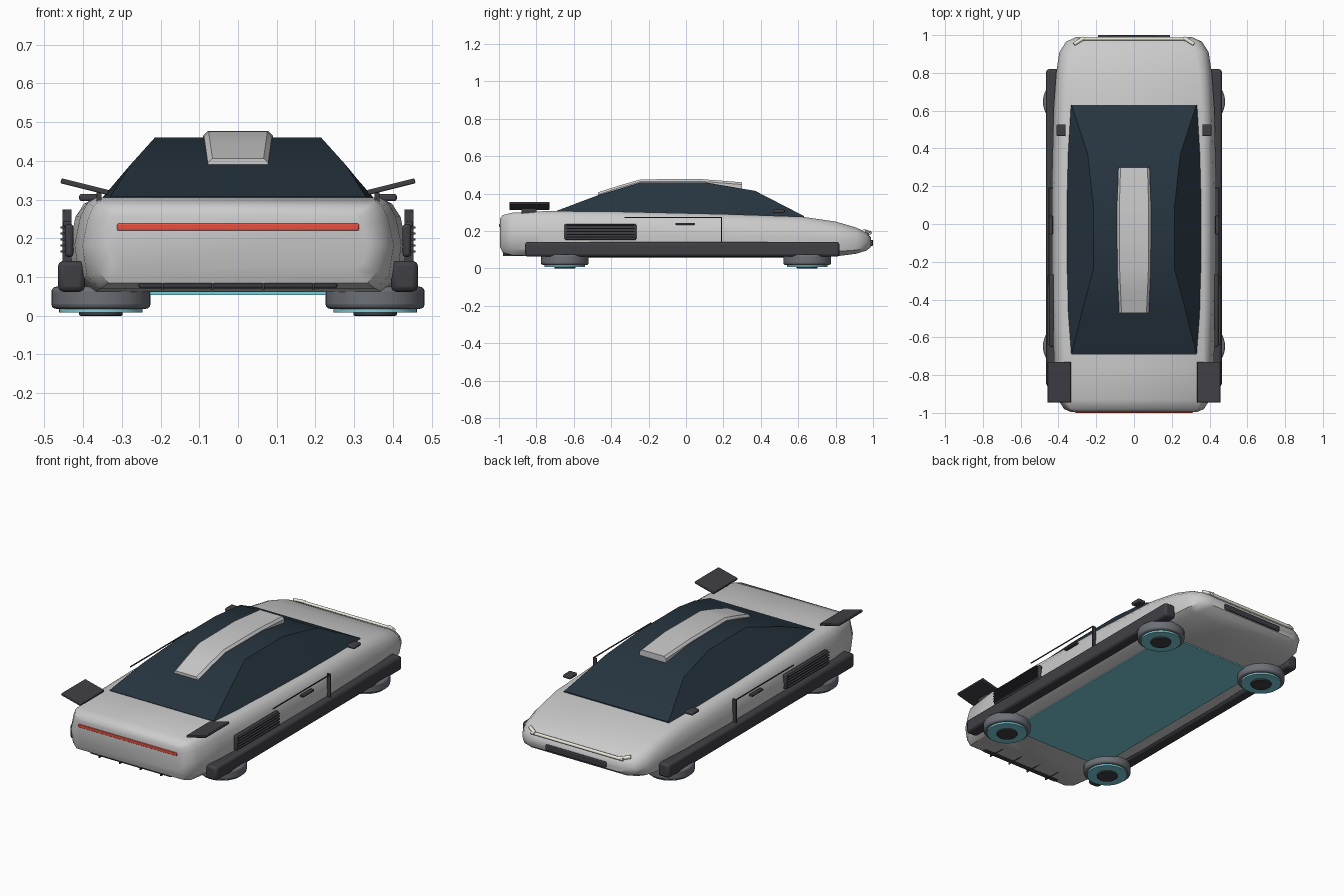
import bpy, bmesh
from math import radians, atan2
from mathutils import Vector

if "Cube" in bpy.data.objects:
    bpy.data.objects.remove(bpy.data.objects["Cube"])


def material(name, r, g, b):
    m = bpy.data.materials.new(name)
    m.diffuse_color = (r, g, b, 1)
    m.use_nodes = True
    m.node_tree.nodes["Principled BSDF"].inputs["Base Color"].default_value = m.diffuse_color
    return m


SHELL = material("shell", 0.62, 0.61, 0.60)
DARK = material("dark_trim", 0.05, 0.05, 0.06)
GLASS = material("glass", 0.02, 0.035, 0.05)
RIM = material("pod_grey", 0.15, 0.16, 0.18)
GLOW = material("cyan_glow", 0.20, 0.62, 0.70)
RED = material("red_light", 0.80, 0.08, 0.05)
CREAM = material("cream_light", 0.85, 0.82, 0.72)


def finish(bm, name, mat, bevel=0, segments=2, angle=35):
    bmesh.ops.recalc_face_normals(bm, faces=bm.faces)
    me = bpy.data.meshes.new(name)
    bm.to_mesh(me)
    bm.free()
    ob = bpy.data.objects.new(name, me)
    bpy.context.collection.objects.link(ob)
    me.materials.append(mat)
    bpy.ops.object.select_all(action='DESELECT')
    bpy.context.view_layer.objects.active = ob
    ob.select_set(True)
    if angle:
        bpy.ops.object.shade_smooth_by_angle(angle=radians(angle))
    if bevel:
        b = ob.modifiers.new("bevel", 'BEVEL')
        b.width, b.segments = bevel, segments
    return ob


def box(name, lo, hi, mat, bevel=0, tilt=0, turn=0):
    """Box between two corners, optionally tilted about y and turned about z."""
    lo, hi = Vector(lo), Vector(hi)
    bm = bmesh.new()
    bmesh.ops.create_cube(bm, size=1)
    bmesh.ops.scale(bm, vec=hi - lo, verts=bm.verts)
    ob = finish(bm, name, mat, bevel)
    ob.location = (lo + hi) / 2
    ob.rotation_euler = (0, tilt, turn)
    return ob


def pair(name, lo, hi, mat, bevel=0, tilt=0, turn=0):
    """Right-hand box plus its mirror on the left."""
    box(name + "_right", lo, hi, mat, bevel, tilt, turn)
    box(name + "_left", (-hi[0], lo[1], lo[2]), (-lo[0], hi[1], hi[2]), mat, bevel, -tilt, -turn)


def loft(name, sections, mat, angle=35, bevel=0):
    """Skin (y, right-half outline) sections, mirrored across x = 0."""
    bm = bmesh.new()
    rings = []
    for y, half in sections:
        pts = half + [(-x, z) for x, z in reversed(half)]
        rings.append([bm.verts.new((x, y, z)) for x, z in pts])
    n = len(rings[0])
    for a, b in zip(rings, rings[1:]):
        for i in range(n):
            j = (i + 1) % n
            bm.faces.new((a[i], a[j], b[j], b[i]))
    bm.faces.new(rings[0])
    bm.faces.new(rings[-1])
    return finish(bm, name, mat, bevel, 2, angle)


def disc(name, x, y, z0, z1, r, mat, bevel=0):
    bm = bmesh.new()
    bmesh.ops.create_cone(bm, cap_ends=True, segments=40, radius1=r, radius2=r, depth=z1 - z0)
    ob = finish(bm, name, mat, bevel, 3)
    ob.location = (x, y, (z0 + z1) / 2)


def rod(name, p, q, r, mat):
    p, q = Vector(p), Vector(q)
    bm = bmesh.new()
    bmesh.ops.create_cone(bm, cap_ends=True, segments=12, radius1=r, radius2=r, depth=(q - p).length)
    ob = finish(bm, name, mat)
    ob.location = (p + q) / 2
    ob.rotation_euler = (q - p).to_track_quat('Z', 'Y').to_euler()


# Body shell: y, bottom z, top z, bottom width, widest, top width
body = []
for y, zb, zt, wb, wm, wt in [
        (-0.995, 0.115, 0.265, 0.30, 0.335, 0.30),
        (-0.98, 0.085, 0.285, 0.335, 0.37, 0.335),
        (-0.93, 0.070, 0.297, 0.355, 0.402, 0.355),
        (-0.75, 0.062, 0.306, 0.37, 0.422, 0.365),
        (-0.40, 0.060, 0.304, 0.38, 0.435, 0.37),
        (0.20, 0.060, 0.290, 0.38, 0.435, 0.37),
        (0.62, 0.060, 0.276, 0.37, 0.425, 0.36),
        (0.80, 0.064, 0.250, 0.355, 0.412, 0.345),
        (0.91, 0.078, 0.218, 0.33, 0.395, 0.325),
        (0.965, 0.095, 0.192, 0.30, 0.36, 0.295),
        (0.99, 0.115, 0.165, 0.26, 0.305, 0.26)]:
    h = zt - zb
    body.append((y, [(wb, zb), (wm - 0.012, zb + 0.14 * h), (wm, zb + 0.5 * h),
                     (wm - 0.015, zb + 0.80 * h), ((wm + wt) / 2 - 0.005, zb + 0.94 * h),
                     (wt, zt)]))
loft("body_shell", body, SHELL, 40)

# Glass canopy: y, base z, base width, top z, top width
loft("canopy_glass", [(y, [(wb, zb - 0.015), (wb, zb), (wt, zt)]) for y, zb, wb, zt, wt in [
    (-0.69, 0.304, 0.333, 0.308, 0.330),
    (-0.47, 0.302, 0.350, 0.391, 0.277),
    (-0.24, 0.298, 0.356, 0.460, 0.215),
    (0.10, 0.290, 0.358, 0.460, 0.215),
    (0.37, 0.283, 0.350, 0.414, 0.245),
    (0.63, 0.274, 0.335, 0.280, 0.330)]], GLASS, 20)

# Roof spine
loft("roof_spine", [(y, [(w, zb), (w, zt - 0.012), (w - 0.012, zt)]) for y, w, zb, zt in [
    (-0.47, 0.078, 0.380, 0.406),
    (-0.36, 0.083, 0.415, 0.442),
    (-0.24, 0.088, 0.445, 0.476),
    (0.08, 0.090, 0.445, 0.477),
    (0.30, 0.083, 0.420, 0.460)]], SHELL, 30)

# Side skirts, louvred vents, door seams and handles
pair("side_skirt", (0.395, -0.86, 0.062), (0.465, 0.82, 0.142), DARK, 0.014)
pair("vent_frame", (0.425, -0.65, 0.152), (0.447, -0.265, 0.237), DARK, 0.008)
for i in range(5):
    z = 0.163 + i * 0.0155
    pair(f"vent_slat_{i}", (0.435, -0.64, z), (0.459, -0.275, z + 0.006), DARK)
pair("door_seam_top", (0.448, -0.33, 0.269), (0.453, 0.192, 0.274), DARK)
pair("door_seam_edge", (0.430, 0.188, 0.14), (0.453, 0.193, 0.274), DARK)
pair("door_handle", (0.430, -0.055, 0.231), (0.452, 0.045, 0.243), DARK, 0.003)

# Mirrors and tilted fins
pair("side_mirror", (0.362, 0.465, 0.296), (0.41, 0.528, 0.315), DARK, 0.006)
pair("rear_fin", (0.333, -0.945, 0.327), (0.459, -0.73, 0.340), DARK, 0.003, -atan2(0.03, 0.12))
pair("fin_mount", (0.352, -0.88, 0.285), (0.366, -0.80, 0.327), DARK)

# Red light bar and lower grille at the -y end
box("red_light_bar", (-0.312, -1.0, 0.220), (0.312, -0.975, 0.238), RED, 0.003)
box("lower_grille", (-0.257, -0.97, 0.071), (0.257, -0.87, 0.097), DARK, 0.006)
for x in (-0.195, -0.065, 0.065, 0.195):
    box("grille_divider", (x - 0.003, -0.978, 0.067), (x + 0.003, -0.87, 0.100), DARK)

# Cream light tube and dark intake at the +y end
rod("light_tube", (-0.29, 0.981, 0.188), (0.29, 0.981, 0.188), 0.009, CREAM)
for s in (-1, 1):
    rod("light_tube_end", (s * 0.265, 0.985, 0.190), (s * 0.318, 0.952, 0.200), 0.010, CREAM)
    rod("light_tube_mount", (s * 0.27, 0.955, 0.175), (s * 0.27, 0.981, 0.188), 0.006, CREAM)
box("nose_intake", (-0.19, 0.975, 0.120), (0.19, 1.0, 0.152), DARK, 0.004)

# Underside glow panel and hover pods
box("underside_glow", (-0.31, -0.66, 0.054), (0.31, 0.66, 0.066), GLOW)
for x in (-0.354, 0.354):
    for y in (-0.648, 0.648):
        disc("hover_pod", x, y, 0.018, 0.075, 0.128, RIM, 0.012)
        disc("pod_glow", x, y, 0.008, 0.025, 0.108, GLOW)
        disc("pod_hub", x, y, 0.0, 0.02, 0.056, DARK, 0.003)
